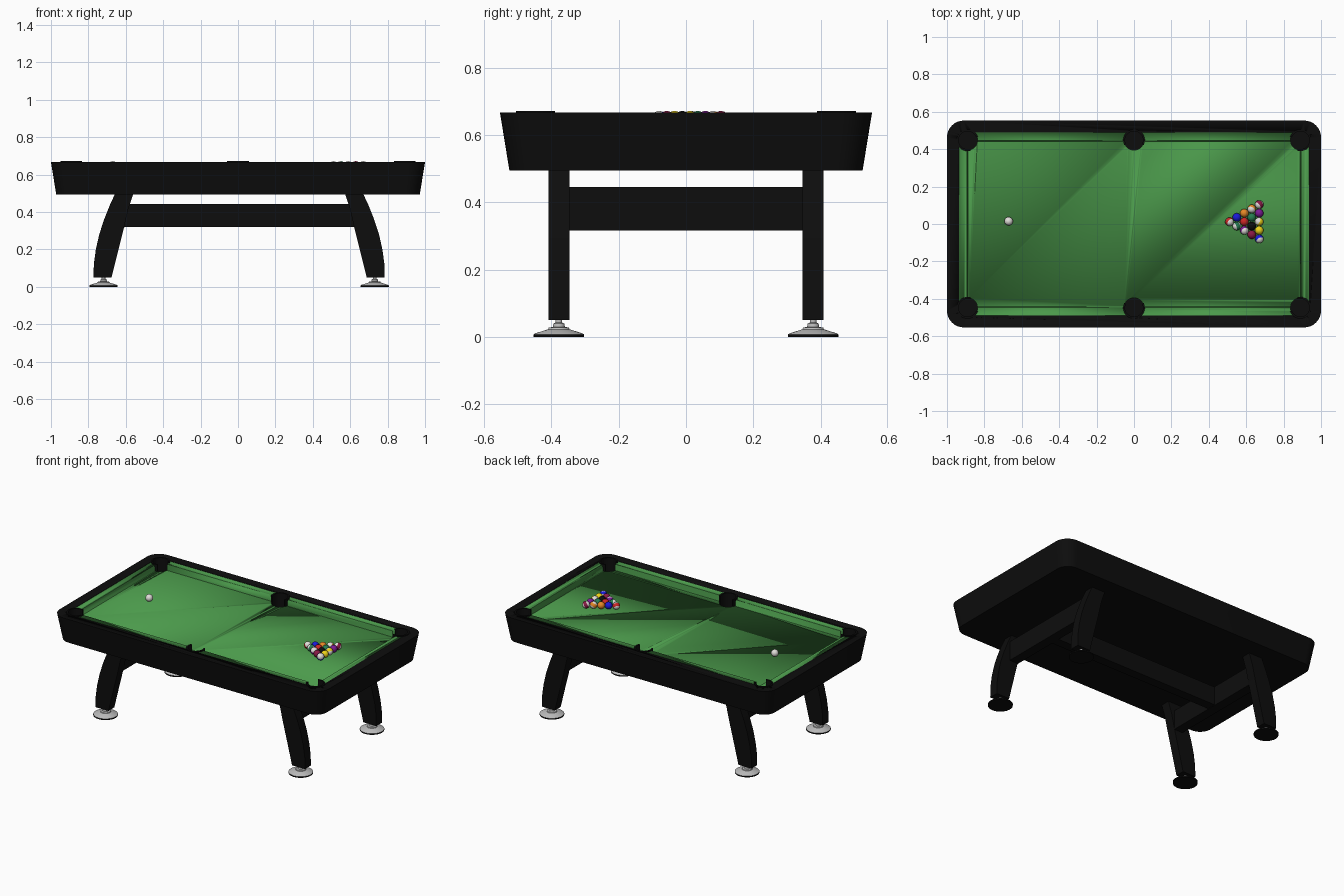
import bpy, bmesh, math, random
from mathutils import Vector, Matrix

random.seed(4)
if "Cube" in bpy.data.objects:
    bpy.data.objects.remove(bpy.data.objects["Cube"])


def material(name, rgb, rough=0.5):
    m = bpy.data.materials.new(name)
    m.use_nodes = True
    m.diffuse_color = (*rgb, 1)
    node = m.node_tree.nodes["Principled BSDF"]
    node.inputs["Base Color"].default_value = (*rgb, 1)
    node.inputs["Roughness"].default_value = rough
    return m


BLACK = material("black_lacquer", (0.004, 0.004, 0.004))
CLOTH = material("green_cloth", (0.07, 0.32, 0.07), 0.9)
METAL = material("foot_metal", (0.5, 0.5, 0.5))
COLOURS = {
    "white": (0.75, 0.73, 0.7), "red": (0.6, 0.02, 0.02), "blue": (0.01, 0.01, 0.7),
    "green": (0.02, 0.2, 0.08), "orange": (0.8, 0.25, 0.02), "purple": (0.2, 0.01, 0.3),
    "maroon": (0.25, 0.01, 0.06), "yellow": (0.85, 0.65, 0.01), "black": (0.004, 0.004, 0.004),
}
BALL = {k: material("ball_" + k, v, 0.2) for k, v in COLOURS.items()}


def finish(bm, name, mats, angle=30):
    bmesh.ops.recalc_face_normals(bm, faces=bm.faces)
    mesh = bpy.data.meshes.new(name)
    bm.to_mesh(mesh)
    bm.free()
    for m in mats:
        mesh.materials.append(m)
    ob = bpy.data.objects.new(name, mesh)
    bpy.context.collection.objects.link(ob)
    bpy.ops.object.select_all(action="DESELECT")
    ob.select_set(True)
    bpy.context.view_layer.objects.active = ob
    bpy.ops.object.shade_smooth_by_angle(angle=math.radians(angle))
    return ob


def skin(bm, loops):
    """Join equal-length point loops with quads and cap both ends."""
    rings = [[bm.verts.new(p) for p in loop] for loop in loops]
    n = len(rings[0])
    for a, b in zip(rings, rings[1:]):
        for i in range(n):
            j = (i + 1) % n
            bm.faces.new((a[i], a[j], b[j], b[i]))
    bm.faces.new(rings[0][::-1])
    bm.faces.new(rings[-1])


def rounded_rect(hx, hy, r, z, steps=8):
    pts = []
    for q, (sx, sy) in enumerate(((1, 1), (-1, 1), (-1, -1), (1, -1))):
        for k in range(steps + 1):
            a = math.pi / 2 * (q + k / steps)
            pts.append((sx * (hx - r) + r * math.cos(a), sy * (hy - r) + r * math.sin(a), z))
    return pts


def circle(r, z, cx=0, cy=0, n=32):
    return [(cx + r * math.cos(math.tau * i / n), cy + r * math.sin(math.tau * i / n), z)
            for i in range(n)]


def loft(name, loops, mat):
    bm = bmesh.new()
    skin(bm, loops)
    return finish(bm, name, [mat])


def prism(name, pts, offset, mat):
    d = Vector(offset)
    return loft(name, [pts, [Vector(p) + d for p in pts]], mat)


def box(name, lo, hi, mat):
    pts = [(lo[0], lo[1], lo[2]), (hi[0], lo[1], lo[2]), (hi[0], hi[1], lo[2]), (lo[0], hi[1], lo[2])]
    return prism(name, pts, (0, 0, hi[2] - lo[2]), mat)


# Cabinet with sloping sides and a recessed top
cabinet = loft("cabinet", [
    rounded_rect(0.972, 0.525, 0.08, 0.495),
    rounded_rect(1.0, 0.553, 0.09, 0.667),
    rounded_rect(0.935, 0.49, 0.02, 0.667),
    rounded_rect(0.935, 0.49, 0.02, 0.605)], BLACK)

# Cloth bed with its cushions
cloth = loft("cloth_bed", [
    rounded_rect(0.936, 0.491, 0.02, 0.604),
    rounded_rect(0.936, 0.491, 0.02, 0.665),
    rounded_rect(0.893, 0.446, 0.01, 0.665),
    rounded_rect(0.888, 0.441, 0.01, 0.626)], CLOTH)

# Pocket holes
POCKETS = [(sx * 0.89, sy * 0.448) for sx in (-1, 0, 1) for sy in (-1, 1)]
bm = bmesh.new()
for x, y in POCKETS:
    skin(bm, [circle(0.053, 0.57, x, y), circle(0.053, 0.75, x, y)])
cutter = finish(bm, "pocket_cutter", [BLACK])
cutter.hide_render = True
for ob in (cabinet, cloth):
    mod = ob.modifiers.new("pockets", "BOOLEAN")
    mod.object = cutter
    mod.operation = "DIFFERENCE"
    mod.solver = "EXACT"
    bpy.context.view_layer.objects.active = ob
    bpy.ops.object.modifier_apply(modifier=mod.name)
bpy.data.objects.remove(cutter)

# Pocket liners, open towards the middle of the table
for x, y in POCKETS:
    facing = math.atan2(-y, -x)
    gap = math.radians(45 if x else 65)
    angles = [facing + gap + (math.tau - 2 * gap) * i / 24 for i in range(25)]
    arc = [(x + r * math.cos(a), y + r * math.sin(a), 0.565)
           for r, order in ((0.058, angles), (0.048, angles[::-1])) for a in order]
    prism("pocket_liner", arc, (0, 0, 0.107), BLACK)

# Curved legs on round levelling feet
SHIFT = 0.006
OUTER = [(0.778, 0.05), (0.777, 0.12), (0.766, 0.2), (0.748, 0.28),
         (0.722, 0.36), (0.69, 0.44), (0.662, 0.5)]
INNER = [(0.565, 0.5), (0.592, 0.42), (0.615, 0.32), (0.645, 0.2), (0.682, 0.05)]
FOOT = [(0.075, 0.008), (0.07, 0.011), (0.032, 0.023), (0.03, 0.028),
        (0.018, 0.03), (0.016, 0.04), (0.01, 0.043), (0.01, 0.055)]
for sx in (-1, 1):
    for sy in (-1, 1):
        side = ("left" if sx > 0 else "right") + ("_front" if sy < 0 else "_back")
        prism("leg_" + side, [(sx * x + SHIFT, sy * 0.347, z) for x, z in OUTER + INNER],
              (0, sy * 0.062, 0), BLACK)
        fx, fy = sx * 0.725 + SHIFT, sy * 0.378
        loft("foot_" + side, [circle(r, z, fx, fy) for r, z in FOOT], METAL)
        loft("foot_pad_" + side, [circle(0.075, 0, fx, fy), circle(0.075, 0.008, fx, fy)], BLACK)
    # End beam between the legs
    cx = sx * 0.645 + SHIFT
    box("end_beam", (cx - 0.032, -0.35, 0.317), (cx + 0.032, 0.35, 0.446), BLACK)

# Long centre beam
box("centre_beam", (-0.63, -0.031, 0.32), (0.64, 0.031, 0.443), BLACK)

# Balls
RADIUS = 0.023


def ball(name, x, y, colour, striped=False):
    bm = bmesh.new()
    bmesh.ops.create_uvsphere(bm, u_segments=20, v_segments=14, radius=RADIUS)
    if striped:
        for f in bm.faces:
            f.material_index = int(abs(f.calc_center_median().z) > RADIUS * 0.5)
    turn = Matrix.Rotation(random.uniform(0.5, 1.3), 4, "X")
    spin = Matrix.Rotation(random.uniform(0, math.tau), 4, "Z")
    place = Matrix.Translation((x, y, 0.626 + RADIUS))
    bmesh.ops.transform(bm, matrix=place @ spin @ turn, verts=bm.verts)
    finish(bm, name, [BALL[colour], BALL["white"]], 60)


ball("cue_ball", -0.67, 0.015, "white")
RACK = [["red*"], ["blue", "green*"], ["orange", "red", "purple*"],
        ["orange*", "green", "black", "maroon"],
        ["maroon*", "purple", "yellow*", "yellow", "blue*"]]
for row, names in enumerate(RACK):
    for i, label in enumerate(names):
        ball("rack_ball", 0.51 + row * RADIUS * math.sqrt(3),
             0.012 + (row / 2 - i) * RADIUS * 2, label.strip("*"), label.endswith("*"))
